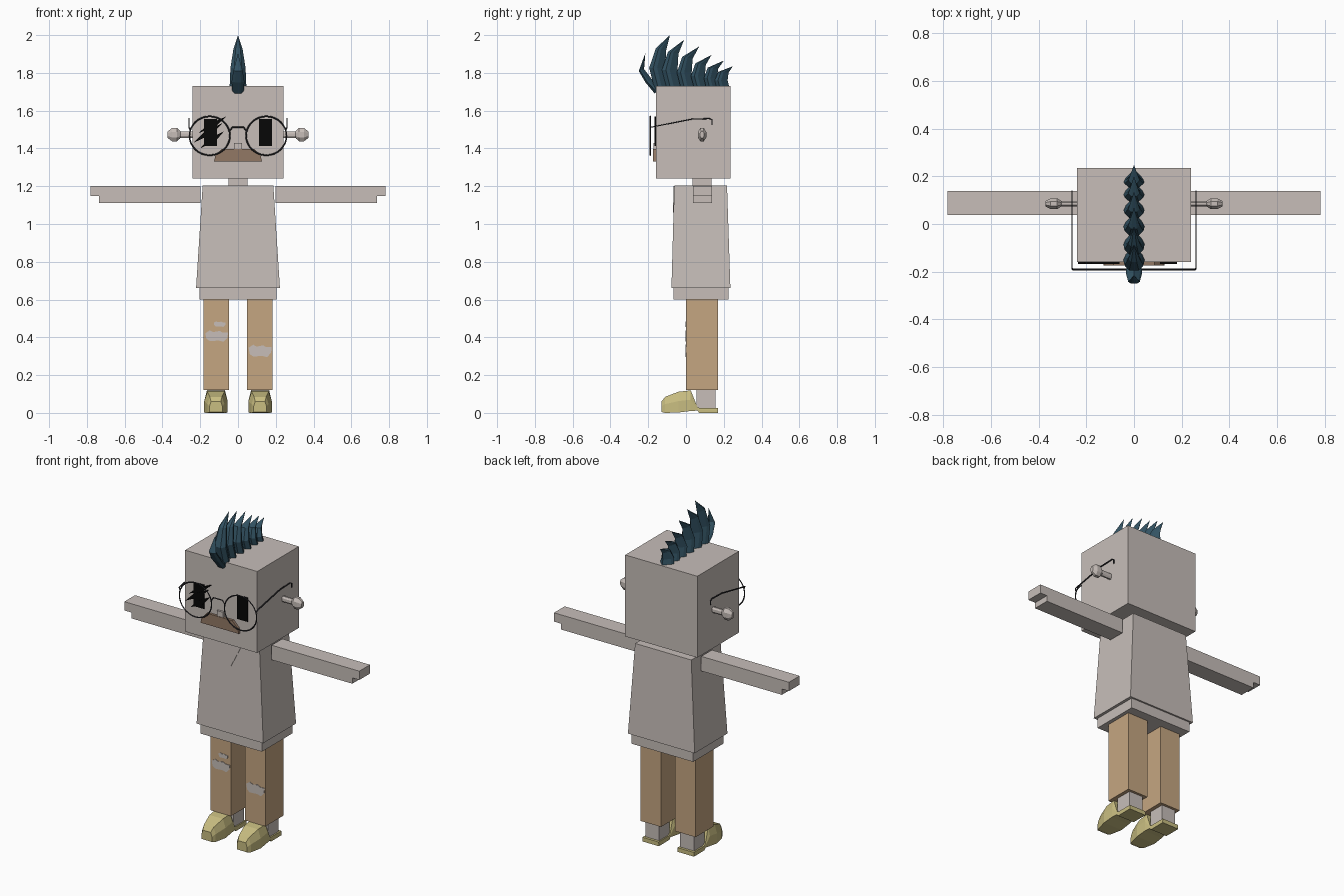
import bpy, bmesh, math

cube = bpy.data.objects.get("Cube")
if cube:
    bpy.data.objects.remove(cube, do_unlink=True)


def material(name, r, g, b):
    m = bpy.data.materials.new(name)
    m.diffuse_color = (r, g, b, 1)
    m.use_nodes = True
    m.node_tree.nodes["Principled BSDF"].inputs["Base Color"].default_value = (r, g, b, 1)
    return m


grey = material("warm grey", 0.57, 0.515, 0.485)
tan = material("tan", 0.56, 0.38, 0.22)
yellow = material("dull yellow", 0.58, 0.51, 0.22)
teal = material("dark teal", 0.032, 0.084, 0.122)
brown = material("brown", 0.29, 0.19, 0.13)
black = material("black", 0.002, 0.002, 0.002)
wire_grey = material("wire grey", 0.03, 0.03, 0.035)


def loft(name, rings, mat):
    """Skin a list of equal rings; a ring of one point closes to a tip."""
    bm = bmesh.new()
    loops = [[bm.verts.new(p) for p in ring] for ring in rings]
    for a, b in zip(loops, loops[1:]):
        n = len(a)
        for i in range(n):
            j = (i + 1) % n
            if len(b) == 1:
                bm.faces.new((a[i], a[j], b[0]))
            else:
                bm.faces.new((a[i], a[j], b[j], b[i]))
    for end in (loops[0], loops[-1]):
        if len(end) > 2:
            bm.faces.new(end)
    bmesh.ops.recalc_face_normals(bm, faces=bm.faces)
    mesh = bpy.data.meshes.new(name)
    bm.to_mesh(mesh)
    bm.free()
    mesh.materials.append(mat)
    obj = bpy.data.objects.new(name, mesh)
    bpy.context.collection.objects.link(obj)
    return obj


def rect(x0, x1, y0, y1, z):
    return [(x0, y0, z), (x1, y0, z), (x1, y1, z), (x0, y1, z)]


def box(name, x0, x1, y0, y1, z0, z1, mat):
    return loft(name, [rect(x0, x1, y0, y1, z0), rect(x0, x1, y0, y1, z1)], mat)


def plate(name, outline, y0, y1, mat):
    """Extrude an x-z outline along y."""
    return loft(name, [[(x, y, z) for x, z in outline] for y in (y0, y1)], mat)


def wire(name, points, closed=False):
    curve = bpy.data.curves.new(name, 'CURVE')
    curve.dimensions = '3D'
    curve.bevel_depth = 0.004
    curve.bevel_resolution = 0
    curve.use_fill_caps = True
    spline = curve.splines.new('POLY')
    spline.points.add(len(points) - 1)
    for p, co in zip(spline.points, points):
        p.co = (*co, 1)
    spline.use_cyclic_u = closed
    curve.materials.append(wire_grey)
    obj = bpy.data.objects.new(name, curve)
    bpy.context.collection.objects.link(obj)
    bpy.ops.object.select_all(action='DESELECT')
    obj.select_set(True)
    bpy.context.view_layer.objects.active = obj
    bpy.ops.object.convert(target='MESH')


# Head, neck and shirt
box("head", -0.24, 0.24, -0.16, 0.235, 1.24, 1.73, grey)
box("neck", -0.05, 0.05, 0.035, 0.135, 1.19, 1.25, grey)
loft("shirt", [rect(-0.222, 0.222, -0.077, 0.235, 0.66),
               rect(-0.187, 0.187, -0.062, 0.217, 1.205)], grey)
box("shirt_hem", -0.205, 0.205, -0.065, 0.225, 0.6, 0.67, grey)
loft("collar", [[(-0.07, -0.065, 1.2), (0.07, -0.065, 1.2), (0, -0.069, 1.06)],
                [(-0.07, -0.06, 1.2), (0.07, -0.06, 1.2), (0, -0.064, 1.06)]], grey)

# Face
plate("moustache", [(-0.127, 1.33), (0.127, 1.33), (0.12, 1.362), (0.085, 1.398),
                    (-0.085, 1.398), (-0.12, 1.362)], -0.175, -0.155, brown)
box("nose", -0.021, 0.021, -0.172, -0.155, 1.395, 1.43, grey)
scratches = [(-0.21, 1.48, -0.06, 1.57), (-0.235, 1.43, -0.08, 1.535), (-0.2, 1.4, -0.075, 1.49)]
for i, (x0, z0, x1, z1) in enumerate(scratches):
    xm, zm = (x0 + x1) / 2, (z0 + z1) / 2
    plate("eye_scratch_%d" % i, [(x0, z0), (xm + 0.02, zm - 0.005), (x1, z1), (xm - 0.02, zm + 0.005)],
          -0.168, -0.159, black)

# Ring used by the lenses
lens = [(0.107 * math.cos(a * math.tau / 32), 0.103 * math.sin(a * math.tau / 32)) for a in range(32)]

# Paired parts
for side, s in (("left", 1), ("right", -1)):
    box(side + "_eye", s * 0.11, s * 0.18, -0.167, -0.159, 1.413, 1.556, black)
    wire(side + "_lens_rim", [(s * 0.15 + x, -0.19, 1.467 + z) for x, z in lens], True)
    wire(side + "_temple", [(s * 0.255, -0.19, 1.5), (s * 0.26, -0.187, 1.512), (s * 0.26, 0.03, 1.555),
                            (s * 0.26, 0.125, 1.558), (s * 0.26, 0.138, 1.55), (s * 0.26, 0.138, 1.525)])

    # Bolt-shaped ear: stem flaring into a faceted knob
    profile = [(0.23, 0.018), (0.305, 0.018), (0.308, 0.022), (0.322, 0.036), (0.35, 0.036), (0.372, 0.018)]
    loft(side + "_ear", [[(s * x, 0.085 + 0.68 * r * math.cos((a + 0.5) * math.tau / 8),
                           1.473 + 1.05 * r * math.sin((a + 0.5) * math.tau / 8)) for a in range(8)]
                         for x, r in profile], grey)

    # Arm with a notch under the hand
    plate(side + "_arm", [(s * 0.198, 1.112), (s * 0.735, 1.112), (s * 0.735, 1.147), (s * 0.782, 1.147),
                          (s * 0.782, 1.2), (s * 0.198, 1.2)], 0.037, 0.138, grey)

    # Trouser leg, ankle and shoe
    box(side + "_trouser_leg", s * 0.047, s * 0.183, 0, 0.17, 0.12, 0.61, tan)
    box(side + "_ankle", s * 0.07, s * 0.162, 0.055, 0.155, 0.015, 0.13, grey)
    stations = [(-0.13, 0.034, 0.026, 0.005, 0.06), (-0.11, 0.045, 0.032, 0, 0.085),
                (-0.04, 0.062, 0.045, 0.002, 0.112), (0.025, 0.06, 0.048, 0.01, 0.119),
                (0.06, 0.055, 0.053, 0.012, 0.032), (0.07, 0.055, 0.054, 0, 0.026), (0.17, 0.055, 0.054, 0, 0.025)]
    rings = []
    for y, low, top, z0, z1 in stations:
        zm = z0 + 0.55 * (z1 - z0)
        rings.append([(s * 0.117 + x, y, z) for x, z in
                      ((-low, z0), (low, z0), (low, zm), (top, z1), (-top, z1), (-low, zm))])
    loft(side + "_shoe", rings, yellow)

wire("glasses_bridge", [(-0.046, -0.19, 1.49), (-0.03, -0.19, 1.512), (0.03, -0.19, 1.512), (0.046, -0.19, 1.49)])

# Ragged knee holes
ragged = [(-1, 0.5), (-0.9, -0.5), (-0.6, -0.9), (0.2, -0.8), (0.6, -1), (0.95, -0.3),
          (1, 0.6), (0.5, 0.6), (0.3, 0.9), (-0.3, 0.7), (-0.6, 1)]
for name, x, z, w, h in (("right_knee_hole", -0.113, 0.407, 0.06, 0.03),
                         ("right_thigh_hole", -0.097, 0.47, 0.031, 0.015),
                         ("left_knee_hole", 0.117, 0.328, 0.061, 0.033)):
    plate(name, [(x + w * u, z + h * v) for u, v in ragged], -0.003, 0.003, grey)


def spike(name, front, back, widths, tip):
    """Curved blade between a front and a back edge, given as y-z points."""
    rings = []
    for (fy, fz), (by, bz), w in zip(front, back, widths):
        my, mz = (fy + by) / 2, (fz + bz) / 2
        qy, qz = (3 * fy + by) / 4, (3 * fz + bz) / 4
        rings.append([(-0.5 * w, fy, fz), (0.5 * w, fy, fz), (w, qy, qz),
                      (w * 0.8, my, mz), (0, by, bz), (-w * 0.8, my, mz), (-w, qy, qz)])
    loft(name, rings + [[(0, *tip)]], teal)


# Crest of hair: a drooping front tuft, then a row of shrinking blades
spike("front_tuft", [(-0.165, 1.69), (-0.215, 1.75), (-0.25, 1.81)],
      [(-0.13, 1.73), (-0.18, 1.765), (-0.222, 1.82)], (0.03, 0.034, 0.024), (-0.215, 1.905))
blades = [(-0.165, -0.085, 2.0), (-0.1, -0.01, 1.975), (-0.025, 0.07, 1.94),
          (0.045, 0.135, 1.895), (0.11, 0.2, 1.865), (0.165, 0.248, 1.835)]
for i, (base, ty, tz) in enumerate(blades):
    h = tz - 1.71
    k = h / 0.29
    spike("hair_blade_%d" % i,
          [(base, 1.71), (base - 0.03 * k, 1.71 + 0.4 * h), (base + 0.005, 1.71 + 0.76 * h)],
          [(base + 0.06 + 0.02 * k, 1.71), (base + 0.055, 1.71 + 0.4 * h), (base + 0.06, 1.71 + 0.72 * h)],
          (0.045, 0.04, 0.024), (ty, tz))
